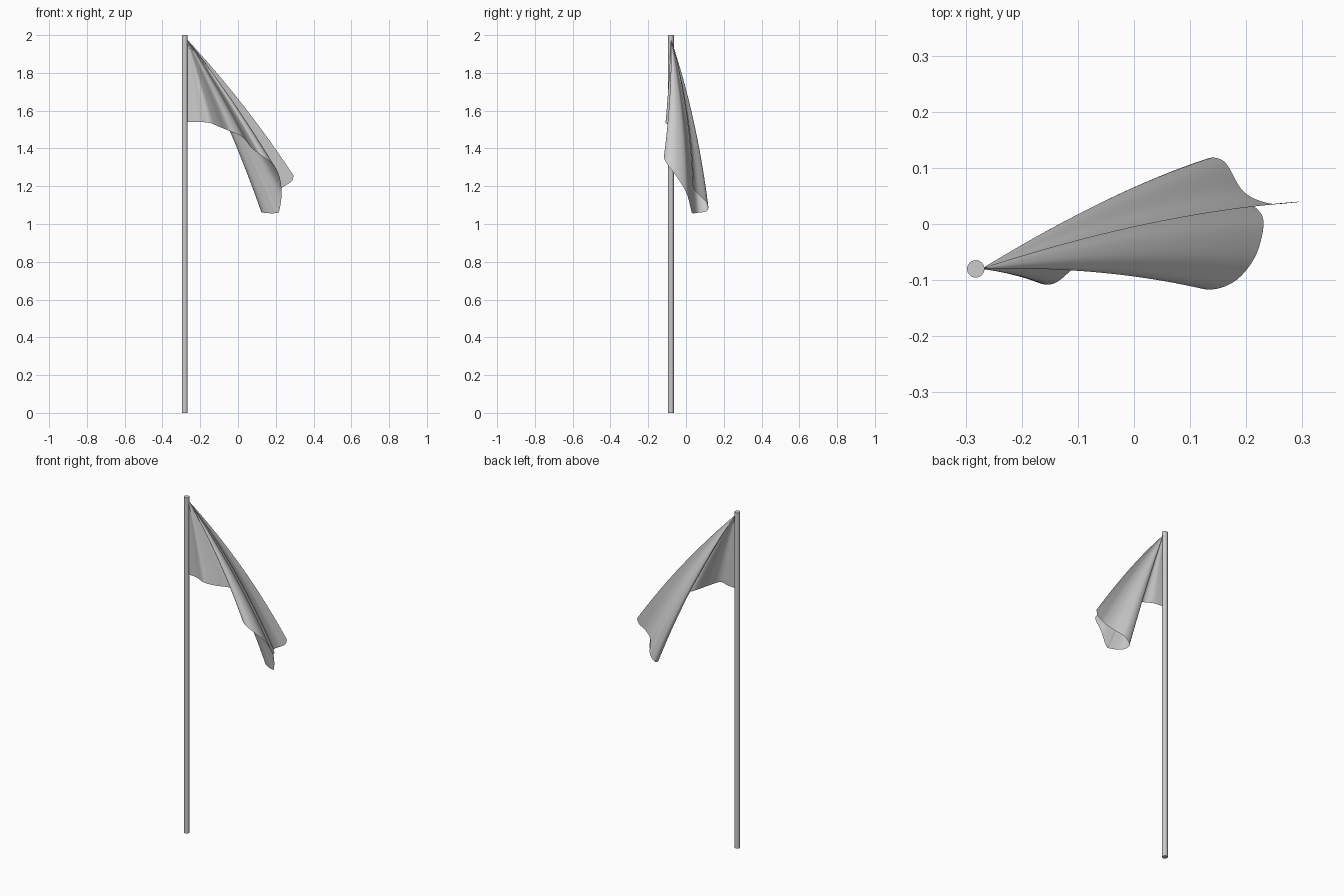
import bpy, bmesh
from mathutils import Vector

if "Cube" in bpy.data.objects:
    bpy.data.objects.remove(bpy.data.objects["Cube"])

# Pole
bpy.ops.mesh.primitive_cylinder_add(vertices=32, radius=0.0155, depth=2, location=(-0.282, -0.08, 1))
pole = bpy.context.object
pole.name = "pole"
bpy.ops.object.shade_smooth_by_angle()

# Draped flag: cloth folds fan out from the top hoist corner to the hanging rim
apex = Vector((-0.272, -0.08, 1.98))
rim = [Vector(p) for p in (
    # free end, top corner to bottom corner
    (0.295, 0.040, 1.255), (0.283, 0.038, 1.225), (0.24, 0.037, 1.197), (0.195, 0.058, 1.165),
    (0.160, 0.112, 1.11), (0.125, 0.112, 1.07), (0.135, 0.065, 1.06),
    (0.195, 0.035, 1.057), (0.218, 0.028, 1.07),
    # lower edge, back to the pole
    (0.231, 0.0, 1.17), (0.215, -0.06, 1.265), (0.175, -0.105, 1.325), (0.12, -0.115, 1.365),
    (0.07, -0.075, 1.405), (0.025, -0.015, 1.46), (-0.04, -0.005, 1.49),
    (-0.10, -0.07, 1.515), (-0.15, -0.108, 1.535), (-0.21, -0.088, 1.54), (-0.272, -0.08, 1.54))]


def spline(pts, steps):
    """Catmull-Rom samples through pts."""
    ext = [2 * pts[0] - pts[1]] + pts + [2 * pts[-1] - pts[-2]]
    out = []
    for i in range(1, len(ext) - 2):
        a, b, c, d = ext[i - 1:i + 3]
        for k in range(steps):
            t = k / steps
            out.append(0.5 * (2 * b + (c - a) * t + (2 * a - 5 * b + 4 * c - d) * t * t
                              + (3 * b - a - 3 * c + d) * t ** 3))
    return out + [pts[-1]]


edge = spline(rim, 8)
rows = 36
bm = bmesh.new()
tip = bm.verts.new(apex)
cols = []
for j, e in enumerate(edge):
    w = min(1.0, 1.6 * (1 - j / (len(edge) - 1)))   # sag fades towards the pole
    col = []
    for i in range(1, rows + 1):
        s = i / rows
        bow = Vector((0.05, 0.08, 0.06)) * (w * s * (1 - s))
        col.append(bm.verts.new(apex.lerp(e, s) + bow))
    cols.append(col)
for a, b in zip(cols, cols[1:]):
    bm.faces.new((tip, a[0], b[0]))
    for i in range(rows - 1):
        bm.faces.new((a[i], a[i + 1], b[i + 1], b[i]))
for f in bm.faces:
    f.smooth = True
mesh = bpy.data.meshes.new("flag")
bm.to_mesh(mesh)
bm.free()
flag = bpy.data.objects.new("flag", mesh)
bpy.context.collection.objects.link(flag)
